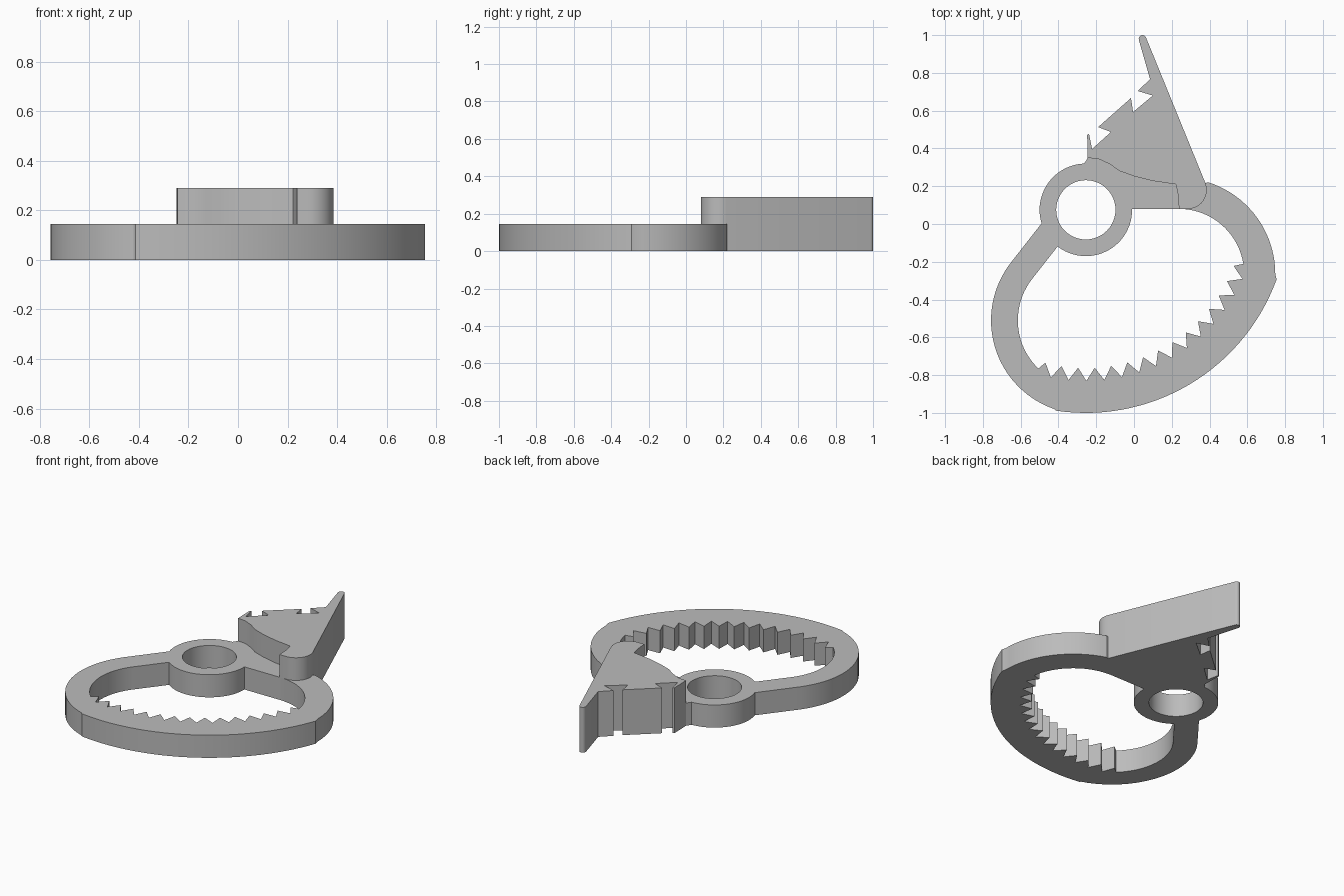
import bpy
import bmesh
from math import cos, sin, radians

if "Cube" in bpy.data.objects:
    bpy.data.objects.remove(bpy.data.objects["Cube"], do_unlink=True)

PLATE, TALL = 0.145, 0.29
HUB = (-0.255, 0.075)      # pivot centre, also centre of the toothed arc
LEFT = (-0.26, -0.51)      # centre of the left bend
RIGHT = (0.238, -0.265)    # centre of the right bend

grey = bpy.data.materials.new("plain_grey")
grey.use_nodes = True
grey.diffuse_color = (0.5, 0.5, 0.5, 1)
grey.node_tree.nodes["Principled BSDF"].inputs["Base Color"].default_value = grey.diffuse_color


def polar(centre, radius, angle):
    a = radians(angle)
    return (centre[0] + radius * cos(a), centre[1] + radius * sin(a))


def arc(centre, radius, start, end, steps=20):
    return [polar(centre, radius, start + (end - start) * i / steps)
            for i in range(steps + 1)]


def prism(name, loops, height):
    """Extrude a flat outline, with optional holes, up from the ground."""
    bm = bmesh.new()
    edges = []
    for loop in loops:
        verts = [bm.verts.new((x, y, 0)) for x, y in loop]
        edges += [bm.edges.new((v, verts[i - 1])) for i, v in enumerate(verts)]
    bmesh.ops.triangle_fill(bm, edges=edges, use_beauty=True)
    top = bmesh.ops.extrude_face_region(bm, geom=bm.faces[:], use_keep_orig=True)
    bmesh.ops.translate(bm, vec=(0, 0, height),
                        verts=[g for g in top["geom"] if isinstance(g, bmesh.types.BMVert)])
    bmesh.ops.recalc_face_normals(bm, faces=bm.faces[:])
    mesh = bpy.data.meshes.new(name)
    bm.to_mesh(mesh)
    bm.free()
    mesh.materials.append(grey)
    obj = bpy.data.objects.new(name, mesh)
    bpy.context.collection.objects.link(obj)
    bpy.ops.object.select_all(action="DESELECT")
    obj.select_set(True)
    bpy.context.view_layer.objects.active = obj
    bpy.ops.object.shade_smooth_by_angle(angle=radians(25))
    return obj


# Curves shared by the plate and the tall pawl
step_curve = [(-0.245, 0.35), (-0.19, 0.345), (-0.13, 0.318), (-0.075, 0.28),
              (0, 0.253), (0.1, 0.228), (0.222, 0.21), (0.234, 0.15), (0.238, 0.08)]
heel = arc((0.285, 0.18), 0.1, -90, 22, 12)

# Ratchet teeth: tips and valleys alternate on two radii about the hub
teeth = []
for k in range(15):
    angle = -104.8 + 6 * k
    teeth.append(polar(HUB, 0.837, angle))
    if k < 14:
        teeth.append(polar(HUB, 0.906, angle + 3))

# Looped plate with hub, toothed window and open end at the pawl
outline = step_curve[:]
outline += arc(HUB, 0.245, 1, -127.6, 24)        # hub, window side
outline += arc(LEFT, 0.355, 142, 226)            # left bend, inside
outline += teeth
outline += arc(RIGHT, 0.345, 9, 89)              # right bend, inside
outline += heel
outline += arc(RIGHT, 0.51, 72, 0)               # right bend, outside
outline += arc(HUB, 1.075, -20, -98.5, 30)       # long outer arc
outline += arc(LEFT, 0.497, 251, 143, 24)        # left bend, outside
outline += arc(HUB, 0.245, 197, 92, 24)          # hub, outer side
prism("toothed_loop_plate", [outline, arc(HUB, 0.157, 0, 352.5, 47)], PLATE)

# Tall pawl with a notched edge and a rounded point
notches = [(0.085, 0.767), (0.02, 0.704), (0.1, 0.68), (-0.005, 0.593),
           (-0.016, 0.667), (-0.19, 0.513), (-0.122, 0.487), (-0.222, 0.397),
           (-0.238, 0.476), (-0.248, 0.471)]
tip = arc((0.045, 0.98), 0.02, 22, 195, 10)
prism("pawl", [step_curve + heel + tip + notches], TALL)
